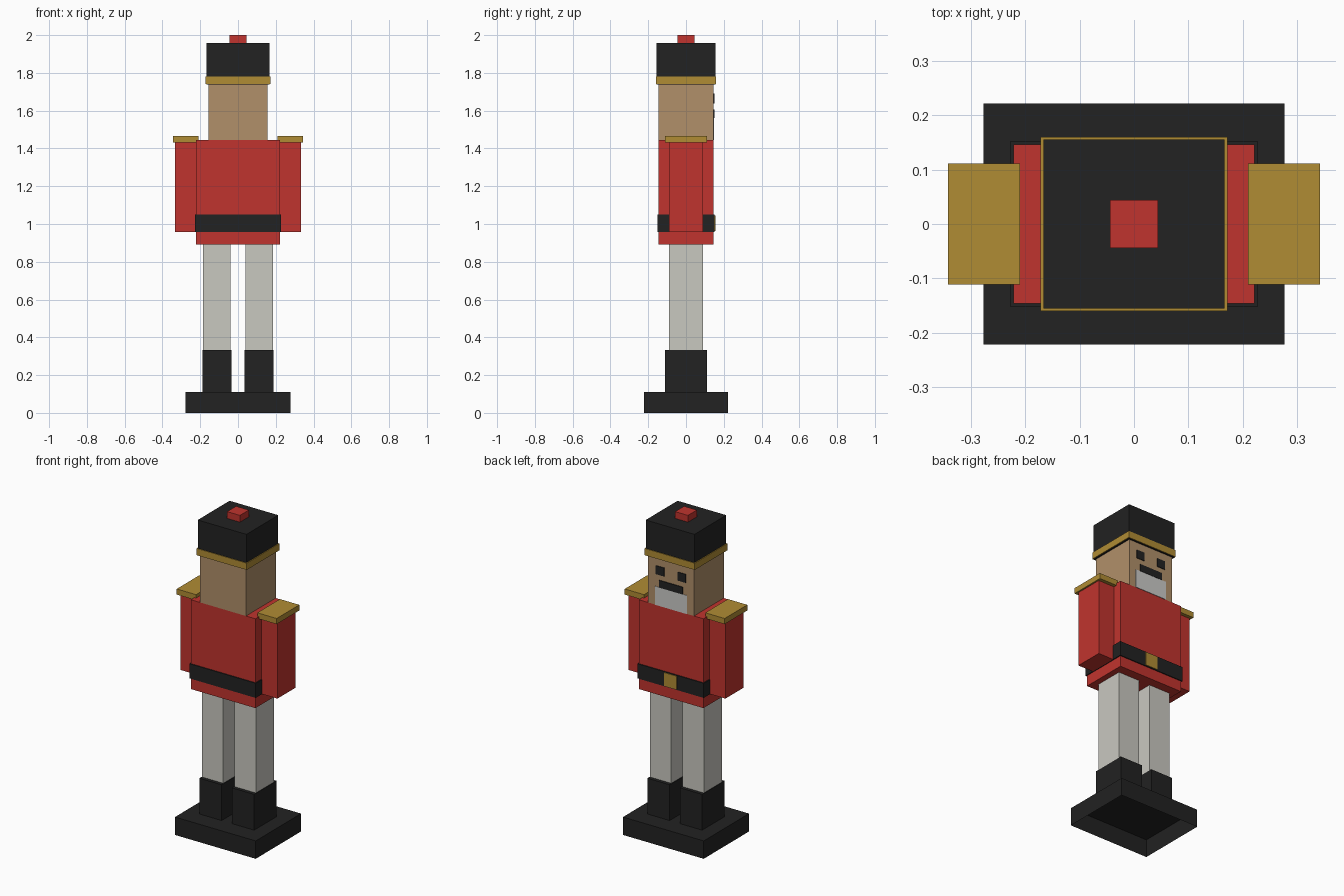
import bpy, bmesh

if "Cube" in bpy.data.objects:
    bpy.data.objects.remove(bpy.data.objects["Cube"])


def material(name, r, g, b):
    """Flat colour from 8-bit sRGB values."""
    lin = [((c / 255 + 0.055) / 1.055) ** 2.4 for c in (r, g, b)]
    m = bpy.data.materials.new(name)
    m.diffuse_color = (*lin, 1)
    m.use_nodes = True
    m.node_tree.nodes["Principled BSDF"].inputs["Base Color"].default_value = m.diffuse_color
    return m


RED = material("coat red", 192, 52, 46)
BLACK = material("black", 34, 34, 34)
GOLD = material("gold", 176, 140, 52)
SKIN = material("skin tan", 177, 144, 106)
CLOTH = material("trouser grey", 201, 200, 192)
HAIR = material("beard grey", 203, 203, 200)


def box(name, mat, x, y, z, open_bottom=False):
    """Box spanning the (min, max) ranges x, y, z."""
    bm = bmesh.new()
    bmesh.ops.create_cube(bm, size=1)
    for v in bm.verts:
        v.co = [r[0] if c < 0 else r[1] for c, r in zip(v.co, (x, y, z))]
    if open_bottom:
        bm.normal_update()
        bmesh.ops.delete(bm, geom=[f for f in bm.faces if f.normal.z < -0.5],
                         context='FACES_ONLY')
    mesh = bpy.data.meshes.new(name)
    bm.to_mesh(mesh)
    bm.free()
    mesh.materials.append(mat)
    obj = bpy.data.objects.new(name, mesh)
    bpy.context.collection.objects.link(obj)
    return obj


def centred(name, mat, hx, hy, z, **kw):
    return box(name, mat, (-hx, hx), (-hy, hy), z, **kw)


def pair(name, mat, x, y, z):
    """Matching boxes on both sides of x = 0."""
    box("right_" + name, mat, x, y, z)
    box("left_" + name, mat, (-x[1], -x[0]), y, z)


# Hollow stand
centred("stand", BLACK, 0.277, 0.222, (0, 0.111), open_bottom=True)

# Boots and legs
pair("boot", BLACK, (0.035, 0.188), (-0.11, 0.11), (0.111, 0.333))
pair("leg", CLOTH, (0.039, 0.185), (-0.089, 0.089), (0.333, 0.891))

# Coat, belt and buckle
centred("coat", RED, 0.222, 0.146, (0.891, 1.445))
centred("belt", BLACK, 0.228, 0.152, (0.958, 1.049))
box("buckle", GOLD, (-0.043, 0.043), (0.15, 0.156), (0.962, 1.045))

# Arms and shoulder pads
pair("arm", RED, (0.222, 0.333), (-0.089, 0.089), (0.958, 1.44))
pair("shoulder_pad", GOLD, (0.21, 0.343), (-0.111, 0.111), (1.431, 1.466))

# Head, with the face on the +y side
centred("head", SKIN, 0.157, 0.146, (1.445, 1.745))
pair("eye", BLACK, (0.047, 0.103), (0.144, 0.15), (1.637, 1.69))
box("moustache", BLACK, (-0.08, 0.08), (0.144, 0.151), (1.56, 1.605))
box("beard", HAIR, (-0.11, 0.11), (0.144, 0.149), (1.445, 1.56))

# Hat, band and pompom
centred("hat", BLACK, 0.167, 0.156, (1.738, 1.958))
centred("hat_band", GOLD, 0.172, 0.16, (1.74, 1.782))
centred("pompom", RED, 0.044, 0.044, (1.958, 2.0))
